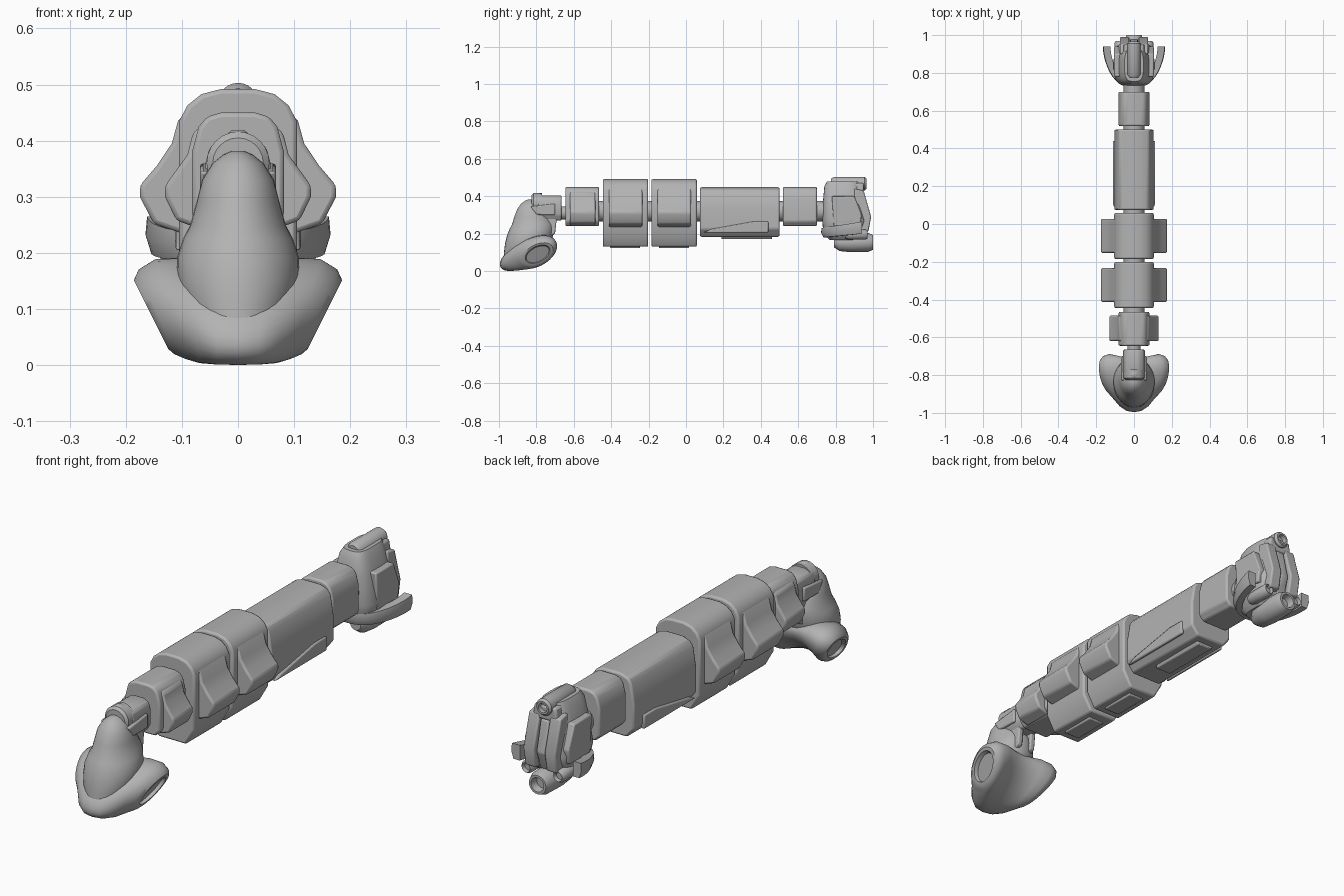
import bpy, bmesh, math
from mathutils import Vector

cube = bpy.data.objects.get("Cube")
if cube:
    bpy.data.objects.remove(cube, do_unlink=True)

grey = bpy.data.materials.new("hull grey")
grey.use_nodes = True
TONE = (0.45, 0.45, 0.45, 1)
grey.diffuse_color = TONE
grey.node_tree.nodes["Principled BSDF"].inputs["Base Color"].default_value = TONE


def loft(name, rings, bevel=0.0, angle=35, mirror=False):
    """Skin a row of closed rings and cap both ends."""
    mesh = bpy.data.meshes.new(name)
    bm = bmesh.new()
    rows = [[bm.verts.new(p) for p in ring] for ring in rings]
    for a, b in zip(rows, rows[1:]):
        for i in range(len(a)):
            j = (i + 1) % len(a)
            bm.faces.new((a[i], a[j], b[j], b[i]))
    bm.faces.new(rows[0][::-1])
    bm.faces.new(rows[-1])
    bmesh.ops.recalc_face_normals(bm, faces=bm.faces)
    bm.to_mesh(mesh)
    bm.free()
    obj = bpy.data.objects.new(name, mesh)
    bpy.context.collection.objects.link(obj)
    mesh.materials.append(grey)
    bpy.ops.object.select_all(action="DESELECT")
    bpy.context.view_layer.objects.active = obj
    obj.select_set(True)
    bpy.ops.object.shade_smooth_by_angle(angle=math.radians(angle))
    if bevel:
        mod = obj.modifiers.new("Bevel", "BEVEL")
        mod.width, mod.segments, mod.limit_method = bevel, 2, "ANGLE"
    if mirror:
        obj.modifiers.new("Mirror", "MIRROR")
    return obj


def prism(name, profile, y0, y1, bevel=0.008, mirror=False):
    """Extrude an x-z outline along y."""
    return loft(name, [[(x, y, z) for x, z in profile] for y in (y0, y1)],
                bevel, mirror=mirror)


def both(half):
    """Complete a right-hand outline with its mirror image."""
    return half + [(-x, z) for x, z in reversed(half)]


def plate(name, outline, x0, x1, bevel=0.006, mirror=True):
    """Extrude a y-z outline along x."""
    return loft(name, [[(x, y, z) for y, z in outline] for x in (x0, x1)],
                bevel, mirror=mirror)


def tube(name, x, z, stations, sides=24, mirror=False):
    """Turned part along y from (y, radius) stations."""
    turn = [math.tau * i / sides for i in range(sides)]
    return loft(name, [[(x + r * math.cos(t), y, z + r * math.sin(t)) for t in turn]
                       for y, r in stations], mirror=mirror)


def oval_stack(name, levels, power=1.0, sides=32, angle=40):
    """Loft of horizontal ovals: (z, y front, y back, half width)."""
    def bend(v):
        return math.copysign(abs(v) ** power, v)
    rings = []
    for z, f, b, w in levels:
        rings.append([(w * bend(math.cos(math.tau * i / sides)),
                       (f + b) / 2 + (b - f) / 2 * bend(math.sin(math.tau * i / sides)), z)
                      for i in range(sides)])
    return loft(name, rings, angle=angle)


# Long central body: segments on a common spine
tube("spine", 0, 0.31, [(-0.72, 0.035), (0.78, 0.035)])

big = both([(0.03, 0.492), (0.065, 0.483), (0.09, 0.463), (0.105, 0.435),
            (0.105, 0.2), (0.065, 0.13)])
small = both([(0.03, 0.45), (0.055, 0.443), (0.07, 0.425), (0.082, 0.38),
              (0.082, 0.265), (0.06, 0.24)])
big_pod = [(0.08, 0.465), (0.107, 0.435), (0.118, 0.395), (0.145, 0.355), (0.175, 0.32),
           (0.175, 0.3), (0.15, 0.252), (0.08, 0.228)]
small_pod = [(0.06, 0.43), (0.08, 0.415), (0.09, 0.375), (0.13, 0.32),
             (0.13, 0.3), (0.11, 0.258), (0.06, 0.24)]

prism("fore_segment", small, -0.645, -0.465)
prism("fore_pods", small_pod, -0.62, -0.485, mirror=True)
for tag, y in (("front", -0.445), ("rear", -0.185)):
    prism(tag + "_cargo_segment", big, y, y + 0.243)
    prism(tag + "_cargo_pods", big_pod, y + 0.032, y + 0.212, mirror=True)
    prism(tag + "_belly_keel", both([(0.045, 0.15), (0.035, 0.122)]), y + 0.04, y + 0.2, 0.004)

long_body = both([(0.04, 0.448), (0.075, 0.436), (0.09, 0.415), (0.104, 0.33),
                  (0.104, 0.225), (0.07, 0.183)])
prism("long_segment", long_body, 0.075, 0.5)
plate("side_rails", [(0.09, 0.205), (0.44, 0.205), (0.44, 0.265), (0.36, 0.265), (0.14, 0.225)],
      0.095, 0.112)
prism("long_belly_rail", both([(0.045, 0.19), (0.035, 0.17)]), 0.19, 0.46, 0.004)
prism("aft_segment", small, 0.518, 0.7)

# Collars in the joints
for y in (-0.455, -0.193, 0.065, 0.51, 0.712):
    tube("joint_collar", 0, 0.32, [(y - 0.03, 0.055), (y + 0.03, 0.055)])

# Tail tower and its engines
oval_stack("tail_tower", [
    (0.165, 0.77, 0.91, 0.055), (0.2, 0.735, 0.95, 0.09), (0.27, 0.728, 0.965, 0.108),
    (0.38, 0.733, 0.94, 0.085), (0.455, 0.74, 0.93, 0.065), (0.48, 0.755, 0.925, 0.05)], 0.6)
tube("top_thruster", 0, 0.467, [(0.775, 0.026), (0.79, 0.036), (0.955, 0.036), (0.965, 0.028),
                                (0.965, 0.02), (0.945, 0.018)])
prism("thruster_saddle", both([(0.05, 0.47), (0.06, 0.41)]), 0.86, 0.95)
plate("tail_back_legs", [(0.9, 0.44), (0.95, 0.43), (0.99, 0.29), (0.975, 0.21), (0.9, 0.2)],
      0.025, 0.075)
plate("tail_back_spine", [(0.9, 0.42), (0.95, 0.41), (0.98, 0.28), (0.95, 0.2), (0.9, 0.2)],
      -0.02, 0.02, mirror=False)
plate("tail_side_panels", [(0.78, 0.4), (0.9, 0.4), (0.94, 0.3), (0.93, 0.24), (0.79, 0.24)],
      0.07, 0.105)
tube("main_engine", 0, 0.153, [(0.79, 0.025), (0.82, 0.046), (0.88, 0.052), (0.975, 0.05),
                               (1.0, 0.04), (1.0, 0.03), (0.97, 0.024)])
tube("side_engines", 0.075, 0.195, [(0.85, 0.02), (0.87, 0.027), (0.96, 0.027), (0.97, 0.02),
                                    (0.955, 0.016)], mirror=True)

# Curved bumper around the front of the tail, rising toward its ends
bumper = []
for i in range(25):
    t = math.pi * i / 24
    c, s = math.cos(t), math.sin(t)
    low, high = 0.2 - 0.02 * s, 0.265 - 0.035 * s
    bumper.append([((r * c), 0.89 - d * s + 0.05 * abs(c) ** 4, z) for r, d, z in
                   ((0.155, 0.155, low), (0.165, 0.168, (low + high) / 2),
                    (0.162, 0.165, high), (0.125, 0.13, high), (0.125, 0.13, low))])
loft("tail_bumper", bumper)

# Head base: wide tilted bulb with sheared oval ends
def oval(x, yc, zc, a, b, tilt, shear):
    ring = []
    for i in range(32):
        t = math.tau * i / 32
        u, v = a * math.cos(t), b * math.sin(t)
        dy = u * math.cos(tilt) - v * math.sin(tilt)
        dz = u * math.sin(tilt) + v * math.cos(tilt)
        ring.append((x + shear * dz, yc + dy, zc + dz))
    return ring


half = [(0, -0.855, 0.093, 0.155, 0.067, 0), (0.04, -0.85, 0.094, 0.154, 0.068, 0.03),
        (0.08, -0.832, 0.098, 0.147, 0.074, 0.12), (0.12, -0.805, 0.1, 0.125, 0.077, 0.3),
        (0.145, -0.795, 0.095, 0.105, 0.066, 0.42), (0.155, -0.793, 0.09, 0.088, 0.052, 0.5),
        (0.155, -0.793, 0.09, 0.072, 0.042, 0.5), (0.14, -0.793, 0.09, 0.066, 0.037, 0.5)]
sections = [oval(-x, y, z, a, b, 0.48, -k) for x, y, z, a, b, k in reversed(half)]
sections += [oval(x, y, z, a, b, 0.48, k) for x, y, z, a, b, k in half[1:]]
loft("head_base", sections, angle=40)

# Head dome and neck
oval_stack("head_dome", [
    (0.075, -0.975, -0.8, 0.075), (0.11, -0.972, -0.76, 0.096), (0.15, -0.967, -0.725, 0.108),
    (0.19, -0.957, -0.71, 0.109), (0.225, -0.943, -0.705, 0.098), (0.25, -0.93, -0.705, 0.085),
    (0.29, -0.918, -0.73, 0.074), (0.33, -0.903, -0.755, 0.064), (0.36, -0.882, -0.775, 0.045),
    (0.375, -0.862, -0.79, 0.026), (0.382, -0.845, -0.81, 0.01)], angle=60)
prism("neck_block", both([(0.025, 0.405), (0.05, 0.39), (0.058, 0.36), (0.058, 0.3), (0.04, 0.27)]),
      -0.79, -0.665)
tube("neck_ring", 0, 0.36, [(-0.825, 0.045), (-0.815, 0.056), (-0.77, 0.056)])
oval_stack("neck_knob", [(0.38, -0.82, -0.775, 0.022), (0.41, -0.82, -0.775, 0.022),
                         (0.418, -0.81, -0.785, 0.012)])
plate("neck_cheeks", [(-0.83, 0.345), (-0.7, 0.36), (-0.7, 0.3), (-0.8, 0.3)], 0.05, 0.068)
plate("neck_struts", [(-0.75, 0.29), (-0.69, 0.29), (-0.7, 0.2), (-0.76, 0.17)], 0.02, 0.045)
